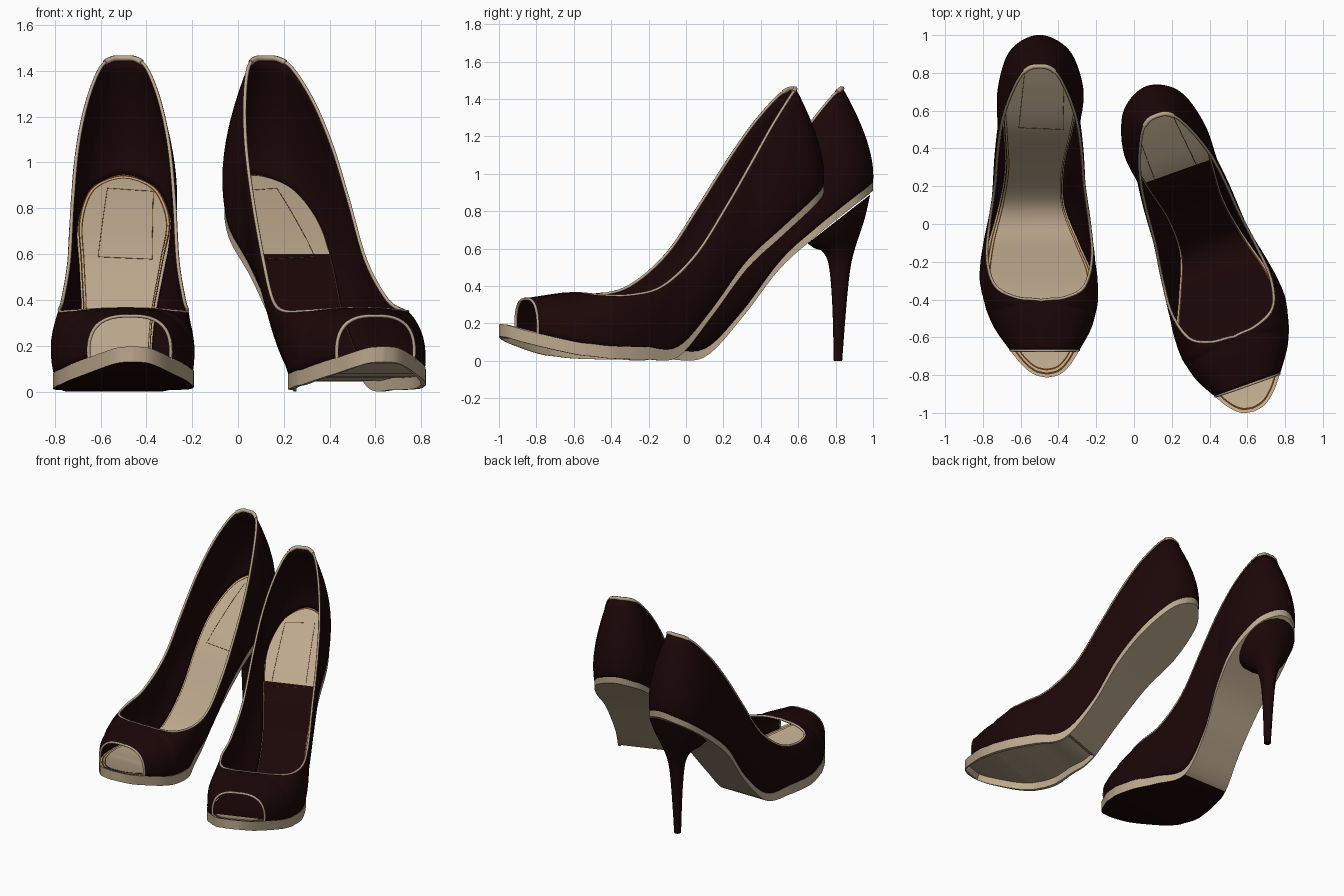
import bpy, bmesh, math
from mathutils import Vector, Matrix

if "Cube" in bpy.data.objects:
    bpy.data.objects.remove(bpy.data.objects["Cube"])


def material(name, color):
    m = bpy.data.materials.new(name)
    m.use_nodes = True
    m.diffuse_color = (*color, 1)
    m.node_tree.nodes["Principled BSDF"].inputs["Base Color"].default_value = (*color, 1)
    return m


DARK = material("dark burgundy leather", (.0115, .002, .0024))
BEIGE = material("beige lining", (.5, .39, .265))
BROWN = material("brown stitching", (.1, .035, .005))

# Stations heel to toe: sole y, outer x, inner x, sole z, then top edge y, x, z
ROWS = [
    (1, 0, 0, .91, .835, 0, 1.455),
    (.965, .1, .1, .88, .825, .055, 1.45),
    (.88, .17, .175, .815, .775, .105, 1.405),
    (.7, .21, .22, .67, .66, .16, 1.26),
    (.5, .2, .185, .49, .53, .2, 1.065),
    (.3, .19, .135, .23, .38, .222, .83),
    (.1, .225, .135, .02, .2, .237, .57),
    (-.1, .28, .215, .008, 0, .265, .4),
    (-.25, .305, .285, .01, -.18, .278, .352),
    (-.34, .308, .3, .015, -.33, .235, .35),
    (-.42, .3, .297, .025, -.39, .125, .358),
    (-.47, .29, .284, .03, -.405, 0, .362),
    (-.56, .255, .25, .05, -.46, -.125, .358),
    (-.67, .185, .18, .08, -.67, 0, .33),
    (-.75, .125, .123, .105, -.75, 0, .32),
    (-.798, .065, .065, .125, -.8, 0, .31),
    (-.813, 0, 0, .13, -.81, 0, .3),
]
STEPS = 6
LAST = len(ROWS) - 1
MID = LAST * STEPS
PEEP, THROAT = 13, 11


def clamp(v):
    return max(0, min(1, v))


def spline(keys):
    """Catmull-Rom through tuples of any length."""
    out = []
    for i in range(len(keys) - 1):
        a, b, c, d = (Vector(keys[max(0, min(len(keys) - 1, i + k))]) for k in (-1, 0, 1, 2))
        for s in range(STEPS):
            t = s / STEPS
            out.append(b + (c - a) * (t / 2) + (a * 2 - b * 5 + c * 4 - d) * (t * t / 2)
                       + (b * 3 - a - c * 3 + d) * (t ** 3 / 2))
    return out + [Vector(keys[-1])]


def key(row, side):
    y, xo, xi, z, ty, tx, tz = row
    return (side * (xi if side > 0 else xo), y, z, side * tx, ty, tz)


RIM = spline([key(r, -1) for r in reversed(ROWS)] + [key(r, 1) for r in ROWS[1:]])


def welt_height(y):
    return .045 + .022 * clamp((.3 - y) / .4)


def bed_z(y):
    """Height of the footbed, padded under the arch."""
    pad = .035 * math.sin(math.pi * clamp(y)) + welt_height(y)
    half = RIM[MID:]
    for a, b in zip(half, half[1:]):
        if a[1] >= y >= b[1]:
            return pad + a[2] + (b[2] - a[2]) * (a[1] - y) / max(a[1] - b[1], 1e-6)
    return pad + half[-1][2]


def toe_shift(y):
    return .04 * clamp((-y - .3) / .5)


def wall(i):
    """Curved column of the upper from the sole to the top edge."""
    x, y, z, tx, ty, tz = RIM[i]
    side = 1 if i > MID else -1
    tx = side * max(0, side * tx) if i != MID else 0
    w = clamp((y + .45) / .25)
    foot = Vector((x * .97 + toe_shift(y), y * .995, z + welt_height(y) - .01))
    top = Vector((tx + toe_shift(ty), ty, tz))
    reach = max(abs(x), abs(tx)) * (1.1 + .1 * clamp(y * 3))
    bulge = Vector((side * reach * (i != MID) + toe_shift(y), y + .06 * max(0, y - .7),
                    tz + .01 + (foot.z + (tz - foot.z) * .35 - tz) * w))
    return [foot * (1 - t) ** 2 + bulge * (2 * t * (1 - t)) + top * t * t
            for t in (k / 12 for k in range(13))]


def make_mesh(name, sections, place, mats, rule=None, closed=True, caps=False):
    """Loft a list of equal-length sections; rule picks a material per strip."""
    bm = bmesh.new()
    rings = [[bm.verts.new(place @ Vector(p)) for p in s] for s in sections]
    n = len(sections[0])
    for j, (a, b) in enumerate(zip(rings, rings[1:])):
        for k in range(n if closed else n - 1):
            f = bm.faces.new((a[k], a[(k + 1) % n], b[(k + 1) % n], b[k]))
            f.smooth = True
            if rule:
                f.material_index = rule(k, sections[j][0][1])
    if caps:
        for ring in (rings[0], rings[-1]):
            bm.faces.new(ring)
    bmesh.ops.remove_doubles(bm, verts=bm.verts, dist=.0008)
    bmesh.ops.recalc_face_normals(bm, faces=bm.faces)
    me = bpy.data.meshes.new(name)
    bm.to_mesh(me)
    bm.free()
    me.set_sharp_from_angle(angle=math.radians(35))
    for m in mats:
        me.materials.append(m)
    ob = bpy.data.objects.new(name, me)
    bpy.context.collection.objects.link(ob)
    return ob


def cord(name, points, place, radius, mat, cyclic=False):
    cu = bpy.data.curves.new(name, "CURVE")
    cu.dimensions = "3D"
    cu.bevel_depth = radius
    cu.bevel_resolution = 1
    cu.use_fill_caps = True
    sp = cu.splines.new("POLY")
    sp.points.add(len(points) - 1)
    for p, co in zip(sp.points, points):
        p.co = (*(place @ Vector(co)), 1)
    sp.use_cyclic_u = cyclic
    cu.materials.append(mat)
    bpy.context.collection.objects.link(bpy.data.objects.new(name, cu))


def plate(name, place, width, lift, mats, rule=None):
    """Thin sheet following the footbed."""
    sections = []
    for i in range(MID, -1, -1):
        left, right = RIM[i], RIM[2 * MID - i]
        y = .1 + (left[1] - .1) * (.955 + (width - .86) * .4)
        z = bed_z(y)
        xs = [left[0] * width + toe_shift(y), right[0] * width + toe_shift(y)]
        sections.append([(xs[0], y, z + lift), (xs[1], y, z + lift),
                         (xs[1], y, z - .001), (xs[0], y, z - .001)])
    make_mesh(name, sections, place, mats, rule)


def shoe(side, place, complete):
    # Sole slab with its visible edge; the incomplete one is hollow at the front
    sections = []
    for i in range(MID, -1, -1):
        left, right = RIM[i], RIM[2 * MID - i]
        y, z = left[1], left[2]
        top = z + welt_height(y)
        hollow = not complete and -.78 < y < .13
        inner = top - .015 if hollow else z
        profile = [(1, top), (1, z), (.92, z), (.92, inner)]
        sections.append([(left[0] * f + toe_shift(y), y, h) for f, h in profile]
                        + [(right[0] * f + toe_shift(y), y, h) for f, h in reversed(profile)])
    make_mesh(side + "_sole", sections, place, [BEIGE, DARK],
              lambda k, y: 1 if complete and y < .13 and 0 < k < 6 else 0)

    # Leather upper
    first, last = (LAST - PEEP) * STEPS, (LAST + PEEP) * STEPS
    upper = make_mesh(side + "_upper", [wall(i) for i in range(first, last + 1)],
                      place, [DARK], closed=False)
    thick = upper.modifiers.new("thickness", "SOLIDIFY")
    thick.thickness = .008
    thick.offset = 0

    # Piping on the foot opening and the open toe, with a thicker heel binding
    a, b = (LAST - THROAT) * STEPS, (LAST + THROAT) * STEPS
    cord(side + "_opening_piping", [wall(i)[-1] for i in range(a, b)], place, .008, BEIGE, True)
    cord(side + "_heel_binding", [wall(i)[-1] for i in range(MID - 9, MID + 10)],
         place, .013, BEIGE)
    cord(side + "_toe_piping", wall(first) + wall(last)[-2::-1], place, .008, BEIGE)

    # Footbed with a stitched brown edge and a seamed heel pad
    plate(side + "_insole_edge", place, .93, .002, [BROWN])
    if complete:
        plate(side + "_insole_border", place, .9, .004, [BEIGE])
        plate(side + "_insole_stitching", place, .87, .006, [BROWN])
    plate(side + "_insole", place, .845 if complete else .9, .008, [BEIGE, DARK],
          lambda k, y: 0 if complete or y > .53 or y < -.64 else 1)
    seam = [(-.11, .51), (-.07, .89), (.13, .87), (.125, .5), (-.11, .51)]
    cord(side + "_heel_pad_seam",
         [(x, y, bed_z(y) + .008)
          for p, q in zip(seam, seam[1:])
          for x, y in (Vector(p).lerp(Vector(q), t / 8) for t in range(8))],
         place, .0013, BROWN, True)


def stiletto(place):
    # Rings: height, front y, back y, half width, slope
    rings = spline([(0, .79, .835, .022, 0), (.3, .782, .858, .034, 0),
                    (.5, .765, .88, .05, 0), (.6, .735, .91, .085, .25),
                    (.68, .69, .955, .145, .6), (.758, .65, .985, .19, .78)])
    sections = []
    for z, front, back, half, slope in rings:
        depth = (back - front) / 2
        ring = []
        for k in range(24):
            c, s = math.cos(math.tau * k / 24), math.sin(math.tau * k / 24)
            # Square off the front corners
            wide = math.copysign(abs(c) ** (.6 if s < 0 else 1), c)
            ring.append((half * wide, (front + back) / 2 + depth * s, z + slope * depth * s))
        sections.append(ring)
    make_mesh("right_heel", sections, place, [DARK], caps=True)


# The pair: one upright with its heel, one mirrored and turned
right = Matrix.Translation((-.5, 0, 0))
left = (Matrix.Translation((.402, -.213, 0)) @ Matrix.Rotation(math.radians(19.6), 4, "Z")
        @ Matrix.Scale(-1, 4, (1, 0, 0)))
shoe("right", right, True)
stiletto(right)
shoe("left", left, False)
